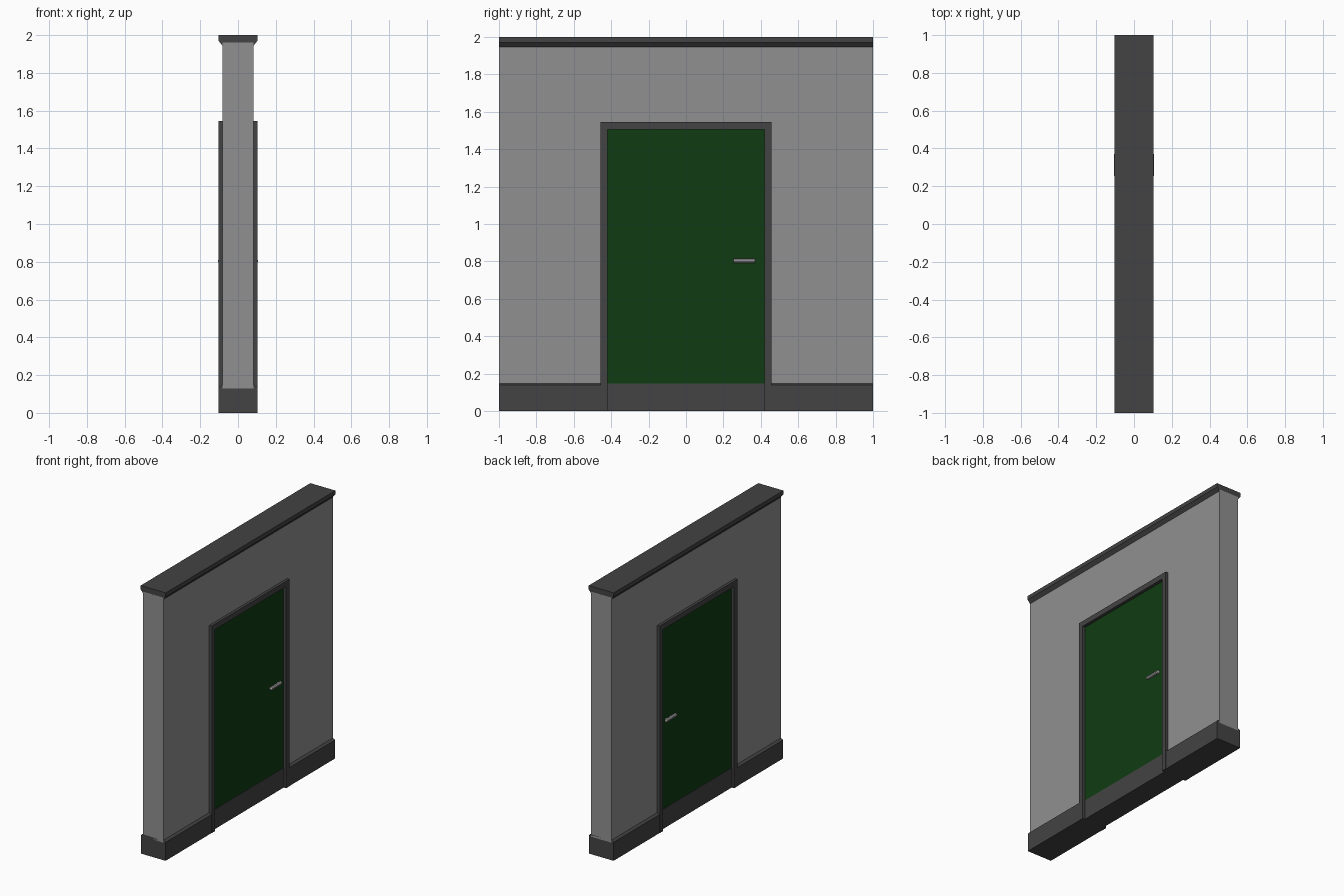
import bpy, bmesh, math
from mathutils import Matrix

if "Cube" in bpy.data.objects:
    bpy.data.objects.remove(bpy.data.objects["Cube"])


def material(name, rgb):
    m = bpy.data.materials.new(name)
    m.diffuse_color = (*rgb, 1)
    m.use_nodes = True
    m.node_tree.nodes["Principled BSDF"].inputs["Base Color"].default_value = m.diffuse_color
    return m


GREY = material("wall_grey", (0.28, 0.28, 0.28))
DARK = material("trim_dark_grey", (0.056, 0.056, 0.056))
GREEN = material("door_green", (0.005, 0.045, 0.006))
METAL = material("handle_light_grey", (0.5, 0.5, 0.5))


def finish(name, bm, mat):
    bmesh.ops.recalc_face_normals(bm, faces=bm.faces)
    mesh = bpy.data.meshes.new(name)
    bm.to_mesh(mesh)
    bm.free()
    mesh.materials.append(mat)
    ob = bpy.data.objects.new(name, mesh)
    bpy.context.collection.objects.link(ob)
    return ob


def extrude(name, points, offset, mat):
    """Closed outline of 3D points swept along an offset."""
    bm = bmesh.new()
    face = bm.faces.new([bm.verts.new(p) for p in points])
    new = bmesh.ops.extrude_face_region(bm, geom=[face])["geom"]
    bmesh.ops.translate(bm, vec=offset,
                        verts=[v for v in new if isinstance(v, bmesh.types.BMVert)])
    return finish(name, bm, mat)


def arch(name, outer, inner, bottom, top, inner_top, half, mat):
    """Upside-down U shape in the y-z plane, centred in x."""
    yz = [(-outer, bottom), (-outer, top), (outer, top), (outer, bottom),
          (inner, bottom), (inner, inner_top), (-inner, inner_top), (-inner, bottom)]
    return extrude(name, [(-half, y, z) for y, z in yz], (2 * half, 0, 0), mat)


def along_y(name, half_profile, y0, y1, mat):
    """Mirrored x-z profile swept along y."""
    prof = half_profile + [(-x, z) for x, z in reversed(half_profile)]
    return extrude(name, [(x, y0, z) for x, z in prof], (0, y1 - y0, 0), mat)


def cylinder(bm, r, length, centre, axis):
    rot = Matrix.Rotation(math.pi / 2, 4, 'X' if axis == 'Y' else 'Y')
    bmesh.ops.create_cone(bm, cap_ends=True, segments=10, radius1=r, radius2=r,
                          depth=length, matrix=Matrix.Translation(centre) @ rot)


# wall with door opening
arch("wall", 1.0, 0.43, 0.13, 1.96, 1.52, 0.083, GREY)

# top cap with slanted underside
along_y("top_cap", [(0.083, 1.945), (0.103, 1.97), (0.103, 2.0)], -1, 1, DARK)

# skirting either side of the door, chamfered on top
for side, y0, y1 in (("left", -1, -0.43), ("right", 0.43, 1)):
    along_y("skirting_" + side,
            [(0.102, 0), (0.102, 0.138), (0.083, 0.148)], y0, y1, DARK)

# door frame
arch("door_frame", 0.458, 0.42, 0, 1.545, 1.505, 0.104, DARK)

# door leaf and kick plate
along_y("door_leaf", [(0.082, 0.147), (0.082, 1.51)], -0.422, 0.422, GREEN)
along_y("kick_plate", [(0.084, 0), (0.084, 0.147)], -0.422, 0.422, DARK)

# lever handle on both faces
for side, s in (("front", 1), ("back", -1)):
    bm = bmesh.new()
    cylinder(bm, 0.012, 0.115, (s * 0.095, 0.312, 0.804), 'Y')
    cylinder(bm, 0.01, 0.02, (s * 0.086, 0.352, 0.804), 'X')
    finish("handle_" + side, bm, METAL)
